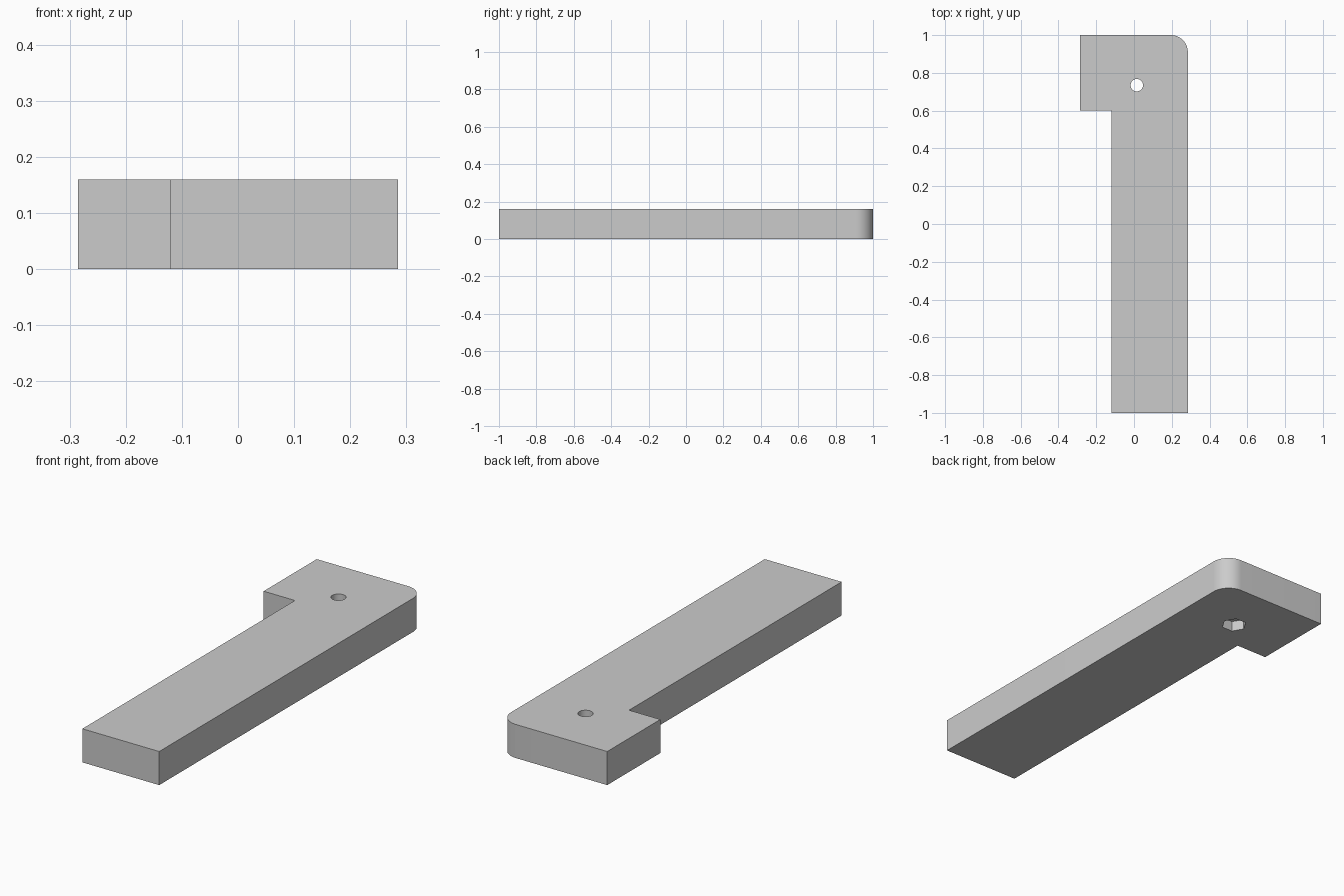
import bpy
import bmesh
from math import radians, sin, cos, pi

cube = bpy.data.objects.get("Cube")
if cube:
    bpy.data.objects.remove(cube, do_unlink=True)

HALF_W, HALF_L, HEIGHT = 0.285, 1.0, 0.16
STEP_X, STEP_Y = -0.12, 0.6
FILLET = 0.09
HOLE = (0.015, 0.735)

grey = bpy.data.materials.new("grey")
grey.use_nodes = True
colour = (0.6, 0.6, 0.6, 1)
grey.diffuse_color = colour
grey.node_tree.nodes["Principled BSDF"].inputs["Base Color"].default_value = colour


def prism(name, outline, bottom, top):
    """Extrude a counter-clockwise outline between two heights."""
    bm = bmesh.new()
    face = bm.faces.new([bm.verts.new((x, y, bottom)) for x, y in outline])
    res = bmesh.ops.extrude_face_region(bm, geom=[face], use_keep_orig=True)
    raised = [g for g in res["geom"] if isinstance(g, bmesh.types.BMVert)]
    bmesh.ops.translate(bm, verts=raised, vec=(0, 0, top - bottom))
    bmesh.ops.recalc_face_normals(bm, faces=bm.faces)
    mesh = bpy.data.meshes.new(name)
    bm.to_mesh(mesh)
    bm.free()
    mesh.materials.append(grey)
    obj = bpy.data.objects.new(name, mesh)
    bpy.context.collection.objects.link(obj)
    return obj


def arc(centre, radius, start, end, steps):
    return [(centre[0] + radius * cos(start + (end - start) * i / steps),
             centre[1] + radius * sin(start + (end - start) * i / steps))
            for i in range(steps + 1)]


def cut(target, cutter):
    mod = target.modifiers.new("cut", "BOOLEAN")
    mod.operation = "DIFFERENCE"
    mod.solver = "EXACT"
    mod.object = cutter
    bpy.context.view_layer.objects.active = target
    bpy.ops.object.modifier_apply(modifier=mod.name)
    bpy.data.objects.remove(cutter, do_unlink=True)


# Stepped arm with one rounded back corner
corner = arc((HALF_W - FILLET, HALF_L - FILLET), FILLET, 0, pi / 2, 16)
outline = [(STEP_X, -HALF_L), (HALF_W, -HALF_L)] + corner + [
    (-HALF_W, HALF_L), (-HALF_W, STEP_Y), (STEP_X, STEP_Y)]
arm = prism("bracket_arm", outline, 0, HEIGHT)

# Round bolt hole through the head, hexagonal nut pocket underneath
cut(arm, prism("bolt_hole_cutter", arc(HOLE, 0.033, 0, 2 * pi, 32)[:-1], -0.1, HEIGHT + 0.1))
cut(arm, prism("nut_pocket_cutter", arc(HOLE, 0.057, 0, 2 * pi, 6)[:-1], -0.1, 0.05))

bpy.ops.object.select_all(action="DESELECT")
arm.select_set(True)
bpy.context.view_layer.objects.active = arm
bpy.ops.object.shade_smooth_by_angle(angle=radians(30))
